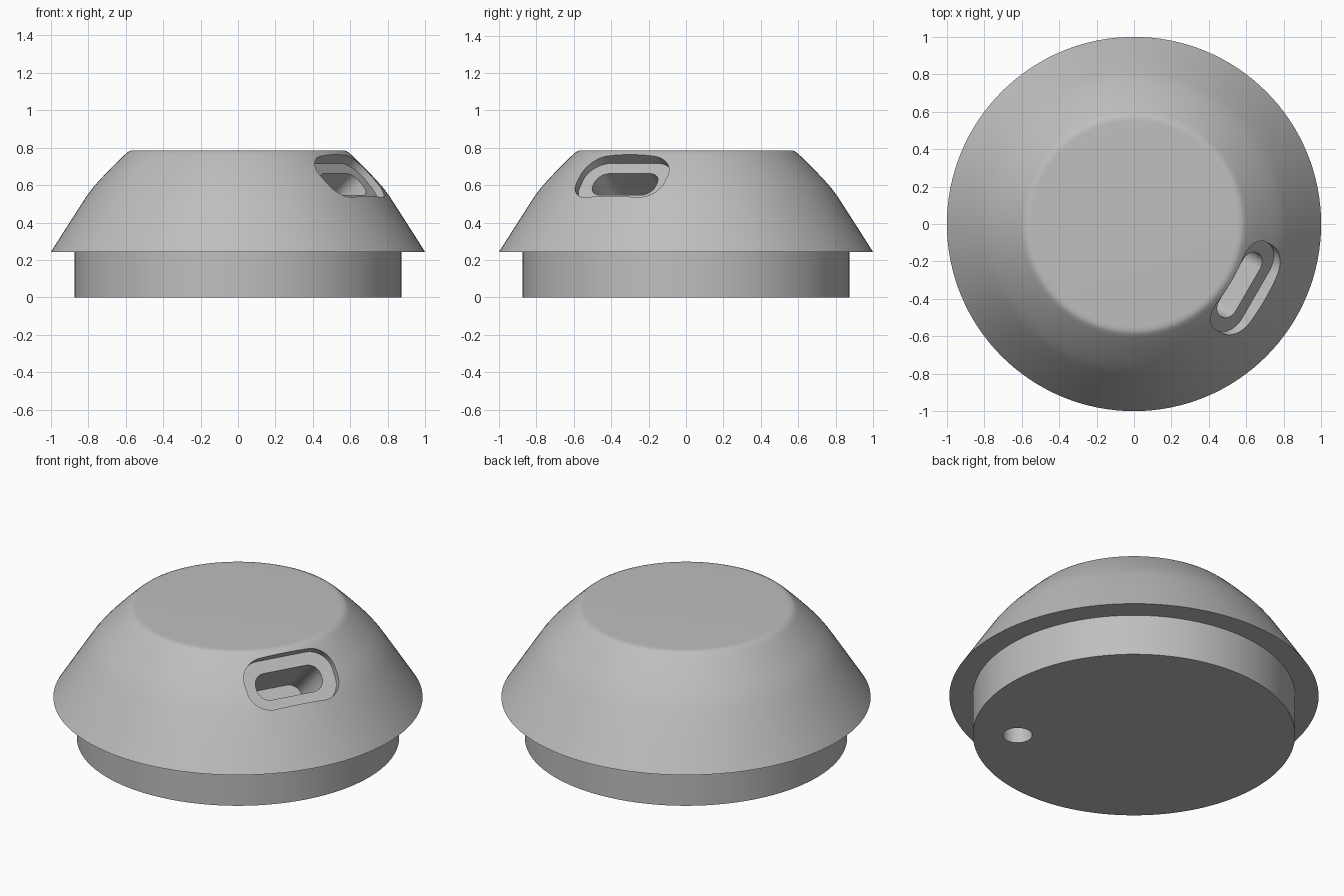
import bpy, bmesh, math
from mathutils import Vector, Matrix

cube = bpy.data.objects.get("Cube")
if cube:
    bpy.data.objects.remove(cube)

grey = bpy.data.materials.new("plain_grey")
grey.use_nodes = True
COLOUR = (0.52, 0.52, 0.52, 1)
grey.diffuse_color = COLOUR
grey.node_tree.nodes["Principled BSDF"].inputs["Base Color"].default_value = COLOUR


def make_object(name, bm):
    bmesh.ops.recalc_face_normals(bm, faces=bm.faces)
    mesh = bpy.data.meshes.new(name)
    bm.to_mesh(mesh)
    bm.free()
    mesh.materials.append(grey)
    obj = bpy.data.objects.new(name, mesh)
    bpy.context.collection.objects.link(obj)
    return obj


def lathe(name, profile, steps):
    bm = bmesh.new()
    verts = [bm.verts.new((r, 0, z)) for r, z in profile]
    edges = [bm.edges.new(pair) for pair in zip(verts, verts[1:])]
    bmesh.ops.spin(bm, geom=verts + edges, cent=(0, 0, 0), axis=(0, 0, 1),
                   angle=math.tau, steps=steps)
    bmesh.ops.remove_doubles(bm, verts=bm.verts, dist=0.0005)
    return make_object(name, bm)


def rounded_prism(name, half_x, half_y, radius, low, high, frame, steps=12):
    """Rounded rectangle in the frame's XY plane, extruded along its Z."""
    bm = bmesh.new()
    ring = []
    corners = [(1, 1), (-1, 1), (-1, -1), (1, -1)]
    for quarter, (sx, sy) in enumerate(corners):
        for i in range(steps + 1):
            a = (quarter + i / steps) * math.pi / 2
            ring.append(bm.verts.new((sx * (half_x - radius) + radius * math.cos(a),
                                      sy * (half_y - radius) + radius * math.sin(a), low)))
    face = bm.faces.new(ring)
    new = bmesh.ops.extrude_face_region(bm, geom=[face])["geom"]
    bmesh.ops.translate(bm, vec=(0, 0, high - low),
                        verts=[v for v in new if isinstance(v, bmesh.types.BMVert)])
    bm.transform(frame)
    return make_object(name, bm)


def carve(target, cutter):
    cutter.hide_render = True
    mod = target.modifiers.new(cutter.name, "BOOLEAN")
    mod.operation = "DIFFERENCE"
    mod.solver = "EXACT"
    mod.object = cutter
    bpy.context.view_layer.objects.active = target
    bpy.ops.object.modifier_apply(modifier=mod.name)
    bpy.data.objects.remove(cutter)


# Lid body: plug below, overhanging domed skirt above, flat top
lid = lathe("lid_body", [
    (0, 0), (0.873, 0), (0.873, 0.243), (1, 0.243), (0.9, 0.4), (0.81, 0.54),
    (0.775, 0.587), (0.735, 0.632), (0.67, 0.7), (0.605, 0.763),
    (0.587, 0.778), (0.572, 0.785), (0.55, 0.786), (0, 0.786)], 128)

# Frame on the sloping side: X along the rim, Y up the slope, Z outward
side = math.radians(-30)
tilt = math.radians(42)
radial = Vector((math.cos(side), math.sin(side), 0))
tangent = Vector((-math.sin(side), math.cos(side), 0))
normal = radial * math.cos(tilt) + Vector((0, 0, math.sin(tilt)))
slope = normal.cross(tangent)
frame = Matrix((tangent, slope, normal)).transposed().to_4x4()
frame.translation = radial * 0.7 + Vector((0, 0, 0.648))

# Shallow recess, deep drinking slot and small hole underneath
carve(lid, rounded_prism("recess_cutter", 0.27, 0.15, 0.125, -0.065, 0.3, frame))
carve(lid, rounded_prism("slot_cutter", 0.195, 0.077, 0.07, -0.4, 0.2, frame))
hole = Matrix.Translation((0.48, -0.41, 0))
carve(lid, rounded_prism("hole_cutter", 0.08, 0.08, 0.0799, -0.1, 0.2, hole))

# Smooth shading with crisp rims
bpy.ops.object.select_all(action="DESELECT")
lid.select_set(True)
bpy.context.view_layer.objects.active = lid
bpy.ops.object.shade_smooth_by_angle(angle=math.radians(30))
